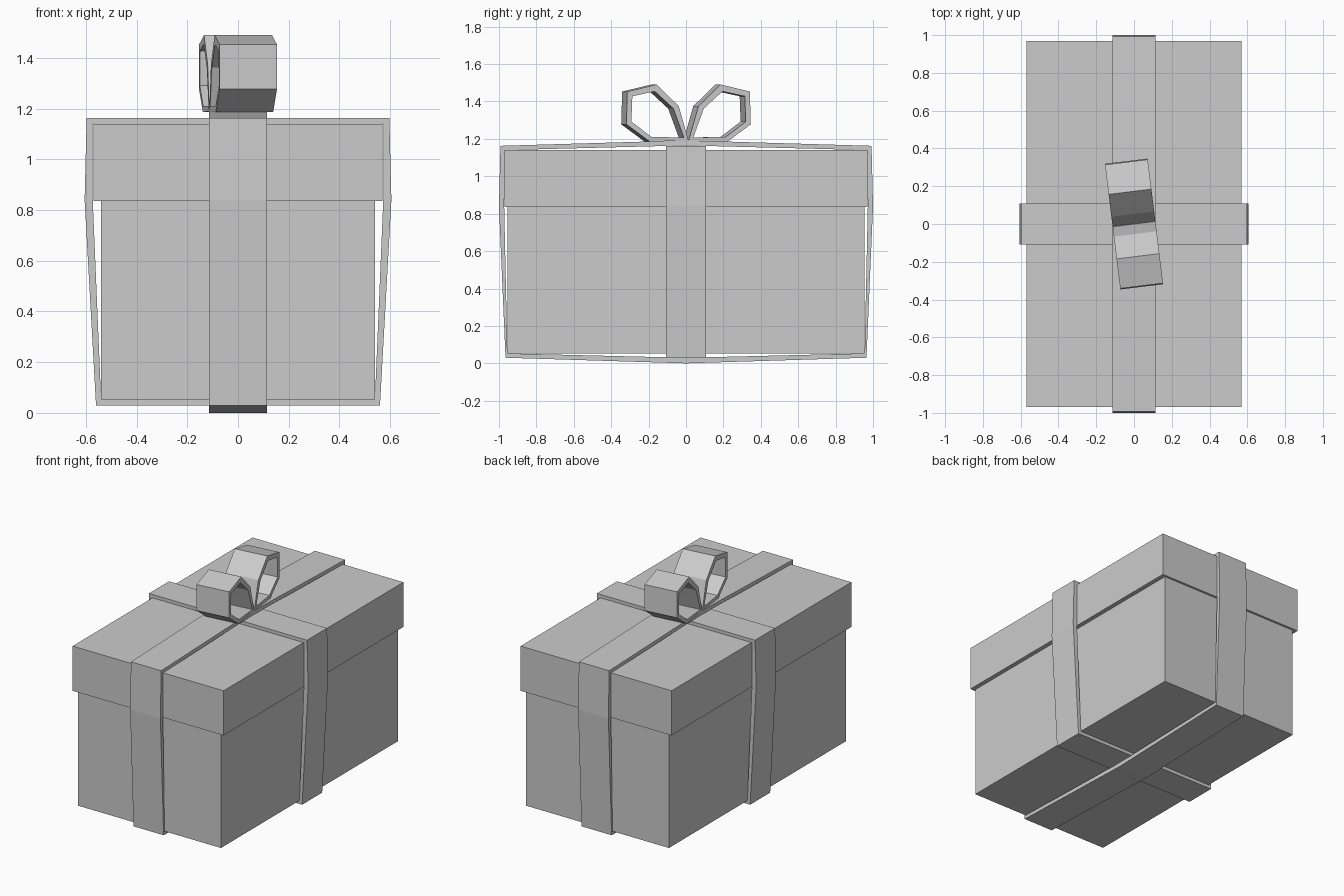
import bpy, bmesh, math

if "Cube" in bpy.data.objects:
    bpy.data.objects.remove(bpy.data.objects["Cube"])


def block(name, hx, hy, z0, z1):
    bm = bmesh.new()
    bmesh.ops.create_cube(bm, size=1)
    for v in bm.verts:
        v.co = (v.co.x * 2 * hx, v.co.y * 2 * hy, z0 + (v.co.z + 0.5) * (z1 - z0))
    return finish(name, bm)


def finish(name, bm):
    bmesh.ops.recalc_face_normals(bm, faces=bm.faces)
    mesh = bpy.data.meshes.new(name)
    bm.to_mesh(mesh)
    bm.free()
    obj = bpy.data.objects.new(name, mesh)
    bpy.context.collection.objects.link(obj)
    return obj


def band(name, outer, inner, half_width, along_x=False):
    """Closed ribbon: ring between two outlines, given thickness and width."""
    bm = bmesh.new()

    def ring(points, w):
        return [bm.verts.new((a, w, z) if along_x else (w, a, z)) for a, z in points]

    rings = [ring(outer, -half_width), ring(outer, half_width),
             ring(inner, half_width), ring(inner, -half_width)]
    n = len(outer)
    for k in range(4):
        p, q = rings[k], rings[(k + 1) % 4]
        for i in range(n):
            j = (i + 1) % n
            bm.faces.new((p[i], p[j], q[j], q[i]))
    return finish(name, bm)


def mirrored(half):
    """Complete a half outline (bottom to top) with its mirror image."""
    return half + [(-a, z) for a, z in reversed(half) if a > 0]


# Box and overhanging lid
block("box", 0.54, 0.955, 0.053, 1.12)
block("lid", 0.57, 0.97, 0.835, 1.14)

# Ribbon across the short direction
band("short_ribbon",
     mirrored([(0.56, 0.03), (0.605, 0.84), (0.597, 1.163)]),
     mirrored([(0.54, 0.053), (0.573, 0.84), (0.573, 1.139)]),
     0.108, along_x=True)

# Ribbon along the long direction, passing over the short one
band("long_ribbon",
     mirrored([(0, 0.0), (0.965, 0.03), (1.0, 0.84), (0.992, 1.163), (0, 1.192)]),
     mirrored([(0, 0.03), (0.955, 0.053), (0.972, 0.84), (0.97, 1.14), (0, 1.165)]),
     0.114)

# Two bow loops, turned slightly about the vertical
loop_outer = [(0, 1.19), (0.053, 1.375), (0.172, 1.491), (0.33, 1.453),
              (0.335, 1.278), (0.21, 1.186)]
loop_inner = [(0.025, 1.207), (0.082, 1.362), (0.182, 1.454), (0.303, 1.428),
              (0.308, 1.292), (0.2, 1.211)]
for name, s in (("bow_loop_back", 1), ("bow_loop_front", -1)):
    loop = band(name, [(s * y, z) for y, z in loop_outer],
                [(s * y, z) for y, z in loop_inner], 0.114)
    loop.rotation_euler.z = math.radians(7)
